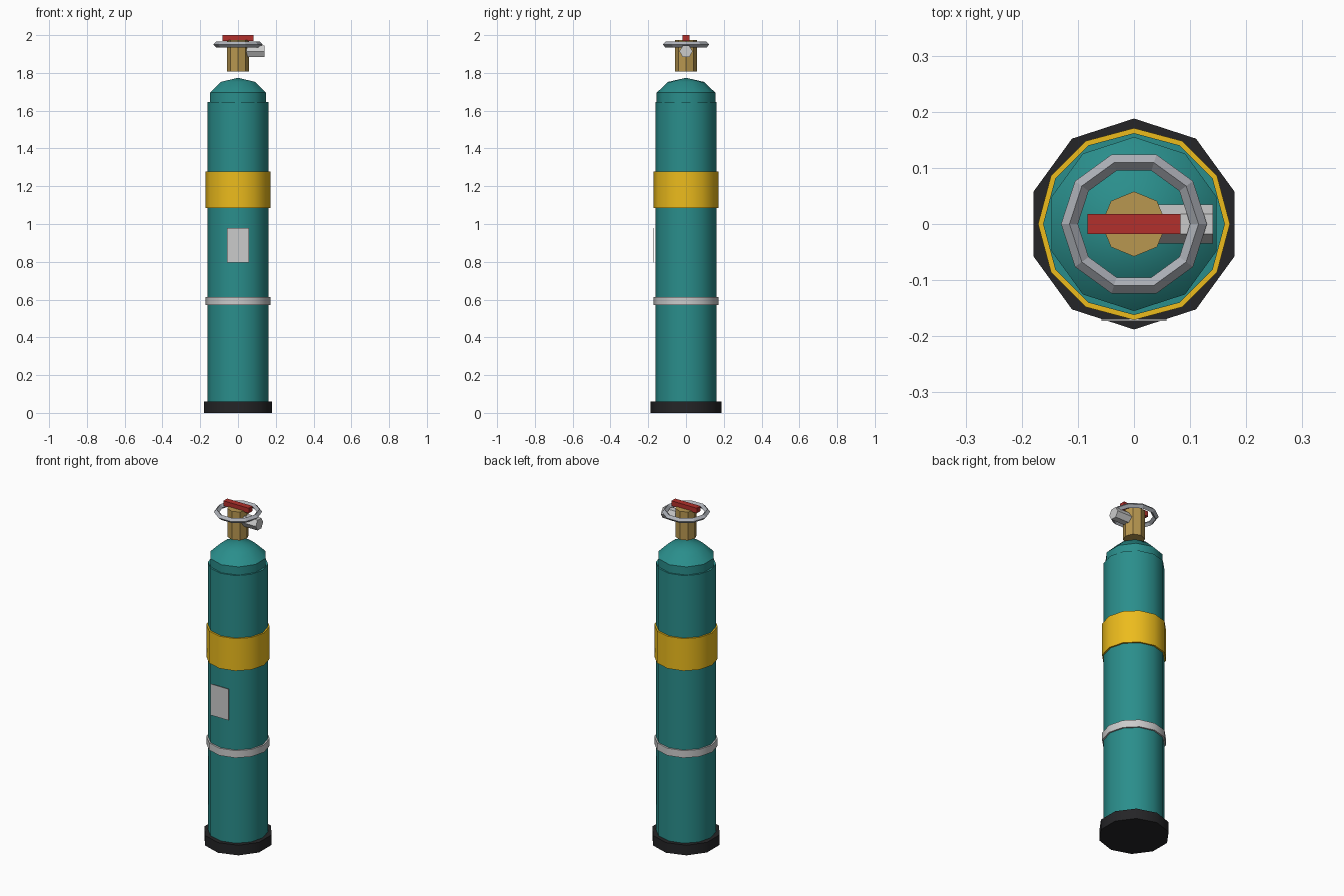
import bpy, bmesh, math
from mathutils import Matrix

if "Cube" in bpy.data.objects:
    bpy.data.objects.remove(bpy.data.objects["Cube"])


def material(name, rgb):
    m = bpy.data.materials.new(name)
    m.diffuse_color = (*rgb, 1)
    m.use_nodes = True
    m.node_tree.nodes["Principled BSDF"].inputs["Base Color"].default_value = m.diffuse_color
    return m


TEAL = material("teal_paint", (0.023, 0.27, 0.26))
YELLOW = material("yellow_paint", (0.84, 0.50, 0.012))
BLACK = material("black_rubber", (0.018, 0.018, 0.02))
BRASS = material("brass", (0.48, 0.31, 0.08))
STEEL = material("steel", (0.43, 0.45, 0.49))
WHITE = material("pale_grey", (0.85, 0.85, 0.87))
RED = material("red_paint", (0.45, 0.03, 0.025))


def finish(name, bm, mat, smooth=None):
    bmesh.ops.recalc_face_normals(bm, faces=bm.faces)
    me = bpy.data.meshes.new(name)
    bm.to_mesh(me)
    bm.free()
    me.materials.append(mat)
    ob = bpy.data.objects.new(name, me)
    bpy.context.collection.objects.link(ob)
    if smooth:
        bpy.ops.object.select_all(action='DESELECT')
        ob.select_set(True)
        bpy.context.view_layer.objects.active = ob
        bpy.ops.object.shade_smooth_by_angle(angle=math.radians(smooth))
    return ob


def lathe(name, profile, sides, mat, start=0.0, smooth=None, matrix=None):
    """Turn (radius, z) points about z; the ends are capped."""
    bm = bmesh.new()
    rings = []
    for r, z in profile:
        if r == 0:
            rings.append([bm.verts.new((0, 0, z))] * sides)
            continue
        angles = [math.radians(start) + math.tau * i / sides for i in range(sides)]
        rings.append([bm.verts.new((r * math.cos(a), r * math.sin(a), z)) for a in angles])
    for a, b in zip(rings, rings[1:]):
        for i in range(sides):
            j = (i + 1) % sides
            bm.faces.new(list(dict.fromkeys((a[i], a[j], b[j], b[i]))))
    for ring in (rings[0], rings[-1]):
        if ring[0] is not ring[1]:
            bm.faces.new(ring)
    if matrix:
        bm.transform(matrix)
    return finish(name, bm, mat, smooth)


def box(name, x, y, z, mat):
    bm = bmesh.new()
    bmesh.ops.create_cube(bm, size=1)
    for v in bm.verts:
        v.co = [r[0] if c < 0 else r[1] for c, r in zip(v.co, (x, y, z))]
    return finish(name, bm, mat)


# Tank: foot, body and painted bands
lathe("base_foot", [(0.188, 0), (0.188, 0.06)], 10, BLACK, 90, 40)
lathe("tank_body", [(0.162, 0.05), (0.162, 1.647)], 12, TEAL, 0, 40)
lathe("yellow_band", [(0.171, 1.086), (0.171, 1.277)], 12, YELLOW, 0, 40)
lathe("lower_strap", [(0.171, 0.57), (0.171, 0.613)], 12, WHITE, 0, 40)

# Shoulder: flattened low-poly sphere
dome = [(0.163 * math.cos(math.radians(t)) if abs(t) < 90 else 0,
         1.66 + 0.114 * math.sin(math.radians(t))) for t in (-90, -54, -18, 18, 54, 90)]
lathe("shoulder_dome", dome, 10, TEAL, 90, 40)

# Label plate on the front
box("label_plate", (-0.058, 0.058), (-0.173, -0.169), (0.795, 0.98), WHITE)

# Valve with side outlet and top lever
lathe("valve_body", [(0.058, 1.807), (0.058, 1.975)], 8, BRASS)
lathe("valve_outlet", [(0.035, 0.04), (0.035, 0.141)], 6, WHITE, 90, None,
      Matrix.Translation((0, 0, 1.914)) @ Matrix.Rotation(math.pi / 2, 4, 'Y'))
box("valve_lever", (-0.083, 0.083), (-0.0175, 0.0175), (1.97, 2.0), RED)

# Handwheel: ten-sided ring with a diamond section
bm = bmesh.new()
section = [(0.130, 1.950), (0.115, 1.965), (0.100, 1.950), (0.115, 1.935)]
rings = [[bm.verts.new((r * math.cos(a), r * math.sin(a), z)) for r, z in section]
         for a in (math.tau * i / 10 for i in range(10))]
for i in range(10):
    a, b = rings[i], rings[(i + 1) % 10]
    for k in range(4):
        m = (k + 1) % 4
        bm.faces.new((a[k], b[k], b[m], a[m]))
finish("handwheel", bm, STEEL)
